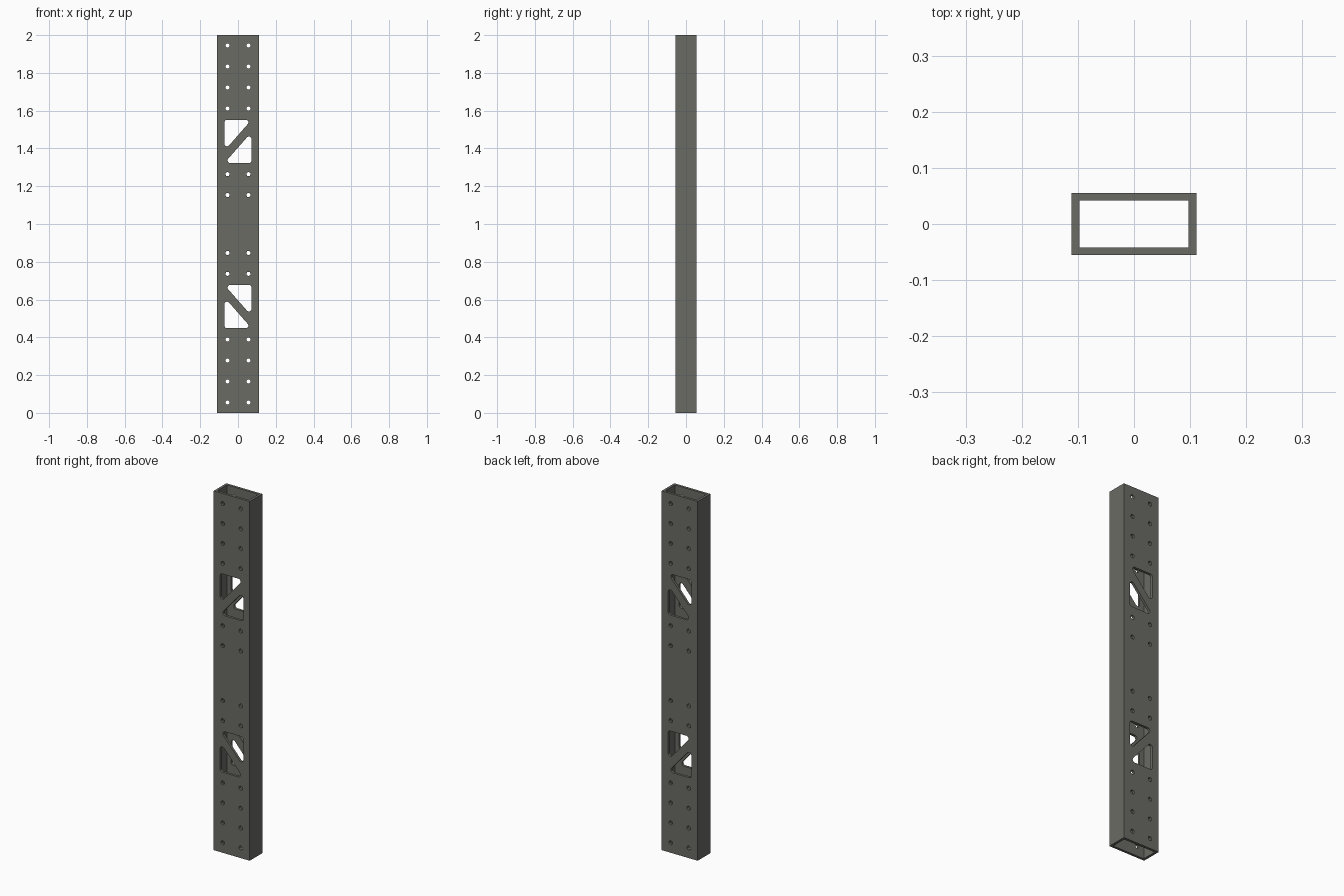
import bpy, bmesh, math
from mathutils import Vector

if "Cube" in bpy.data.objects:
    bpy.data.objects.remove(bpy.data.objects["Cube"])

U = 2 / 18                       # tube is 18 x 2 x 1 units of this size
L, HX, HY, WALL = 18, 1.0, 0.5, 0.125

mat = bpy.data.materials.new("dark grey metal")
mat.diffuse_color = (0.145, 0.145, 0.130, 1)
mat.use_nodes = True
mat.node_tree.nodes["Principled BSDF"].inputs["Base Color"].default_value = mat.diffuse_color


def make_object(name, bm):
    bmesh.ops.recalc_face_normals(bm, faces=bm.faces)
    bmesh.ops.scale(bm, vec=(U, U, U), verts=bm.verts)
    me = bpy.data.meshes.new(name)
    bm.to_mesh(me)
    bm.free()
    me.materials.append(mat)
    ob = bpy.data.objects.new(name, me)
    bpy.context.collection.objects.link(ob)
    return ob


def prism(bm, pts):
    """Closed prism along y through both wide walls, from (x, z) points."""
    a = [bm.verts.new((x, -1, z)) for x, z in pts]
    b = [bm.verts.new((x, 1, z)) for x, z in pts]
    bm.faces.new(a)
    bm.faces.new(b[::-1])
    n = len(pts)
    for i in range(n):
        j = (i + 1) % n
        bm.faces.new((a[i], b[i], b[j], a[j]))


def fillet(pts, r, steps=8):
    """Round every corner of a convex polygon with radius r."""
    out = []
    n = len(pts)
    for i in range(n):
        p = Vector(pts[i])
        u = (Vector(pts[i - 1]) - p).normalized()
        v = (Vector(pts[(i + 1) % n]) - p).normalized()
        half = u.angle(v) / 2
        c = p + (u + v).normalized() * (r / math.sin(half))
        s = p + u * (r / math.tan(half)) - c
        e = p + v * (r / math.tan(half)) - c
        sweep = math.pi - 2 * half
        for k in range(steps + 1):
            t = k / steps
            d = (s * math.sin((1 - t) * sweep) + e * math.sin(t * sweep)) / math.sin(sweep)
            out.append(tuple(c + d))
    return out


# Rectangular tube, open at both ends
bm = bmesh.new()
loops = []
for w in (0, WALL):
    for z in (0, L):
        x, y = HX - w, HY - w
        loops.append([bm.verts.new((sx * x, sy * y, z))
                      for sx, sy in ((-1, -1), (1, -1), (1, 1), (-1, 1))])
out0, out1, in0, in1 = loops
for p, q in ((out0, out1), (in0, in1), (out0, in0), (out1, in1)):
    for i in range(4):
        j = (i + 1) % 4
        bm.faces.new((p[i], p[j], q[j], q[i]))
tube = make_object("rectangular_tube", bm)

# Cutter: bolt holes and truss windows, mirrored about mid height
bm = bmesh.new()
BX, BZ, TRI, MID = 0.645, 1.03, 1.47, 3.935
for m in (-1, 1):
    for dz in (1.375, 2.375, 5.5, 6.5, 7.5, 8.5):
        for x in (-0.5, 0.5):
            prism(bm, [(x + 0.098 * math.cos(a), L / 2 + m * dz + 0.098 * math.sin(a))
                       for a in (math.tau * k / 24 for k in range(24))])
    upper_left = [(-BX, BZ), (BX, BZ), (-BX, BZ - TRI)]
    for s in (1, -1):            # second triangle is the first turned half round
        tri = [(s * x, L / 2 + m * (MID + s * z)) for x, z in upper_left]
        prism(bm, fillet(tri, 0.125))
cutter = make_object("hole_cutter", bm)
cutter.hide_render = True

# Cut, bake and tidy
mod = tube.modifiers.new("holes", "BOOLEAN")
mod.operation, mod.solver, mod.object = "DIFFERENCE", "EXACT", cutter
dg = bpy.context.evaluated_depsgraph_get()
baked = bpy.data.meshes.new_from_object(tube.evaluated_get(dg))
tube.modifiers.clear()
tube.data = baked
bpy.data.objects.remove(cutter)

bpy.context.view_layer.objects.active = tube
tube.select_set(True)
bpy.ops.object.shade_smooth_by_angle(angle=math.radians(30))
